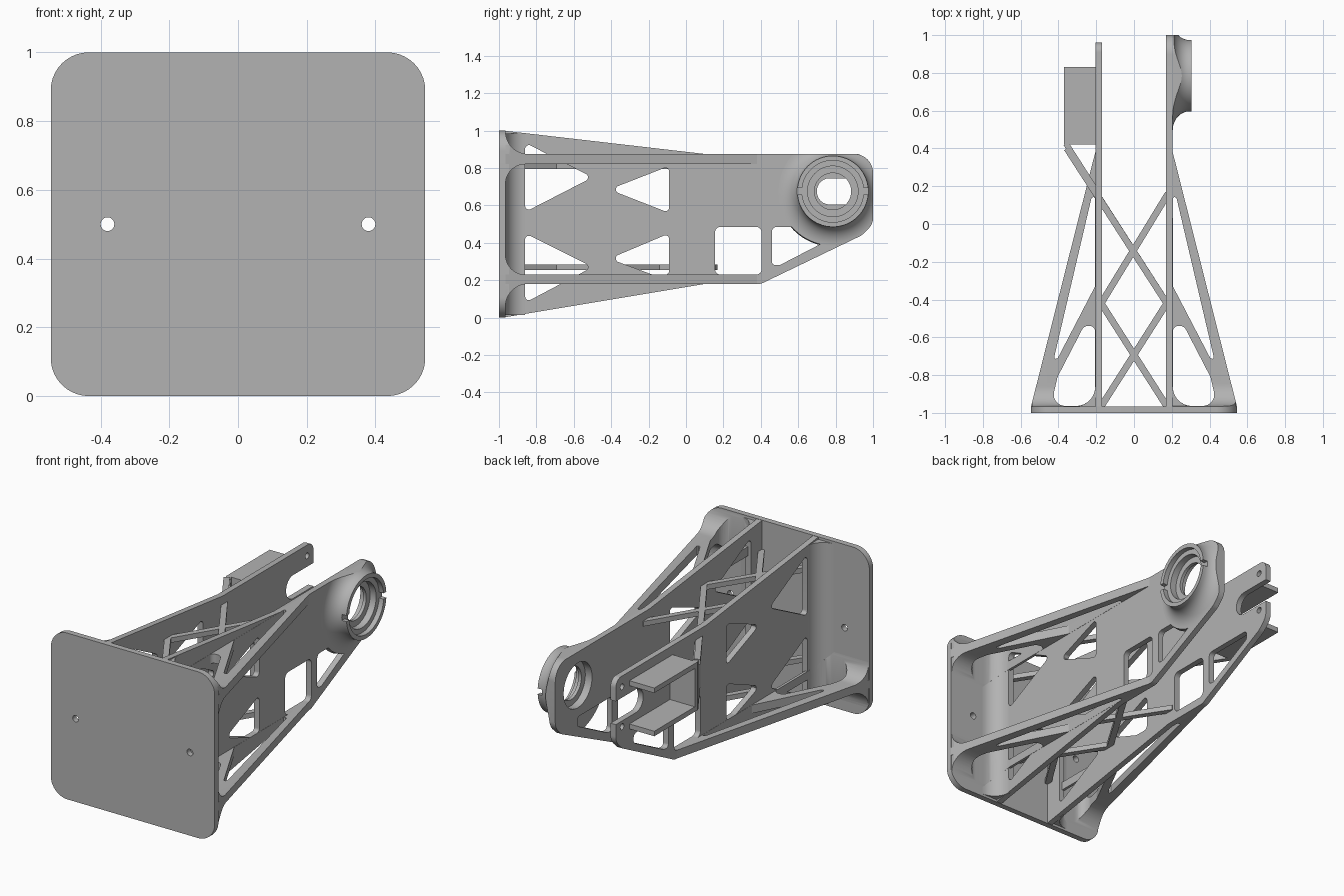
import bpy, bmesh, math
from mathutils import Vector

if "Cube" in bpy.data.objects:
    bpy.data.objects.remove(bpy.data.objects["Cube"])

grey = bpy.data.materials.new("plain grey")
grey.use_nodes = True
COLOUR = (0.45, 0.45, 0.45, 1)
grey.diffuse_color = COLOUR
grey.node_tree.nodes["Principled BSDF"].inputs["Base Color"].default_value = COLOUR


def finish(name, bm):
    bmesh.ops.recalc_face_normals(bm, faces=bm.faces)
    mesh = bpy.data.meshes.new(name)
    bm.to_mesh(mesh)
    bm.free()
    mesh.materials.append(grey)
    ob = bpy.data.objects.new(name, mesh)
    bpy.context.collection.objects.link(ob)
    return ob


def rounded(pts, radii, steps=8):
    """Polygon with its corners rounded; radii is one number or one per corner."""
    n = len(pts)
    if not isinstance(radii, (list, tuple)):
        radii = [radii] * n
    out = []
    for i, r in enumerate(radii):
        p = Vector(pts[i])
        a, b = Vector(pts[i - 1]) - p, Vector(pts[(i + 1) % n]) - p
        if r <= 0:
            out.append(p)
            continue
        half = a.angle(b) / 2
        t = min(r / math.tan(half), 0.48 * a.length, 0.48 * b.length)
        r = t * math.tan(half)
        a.normalize()
        b.normalize()
        centre = p + (a + b).normalized() * r / math.sin(half)
        u, v = p + a * t - centre, p + b * t - centre
        for k in range(steps + 1):
            out.append(centre + (u.lerp(v, k / steps)).normalized() * r)
    return out


def prism(name, pts, axis, lo, hi):
    place = {"X": lambda p, h: (h, p[0], p[1]),
             "Y": lambda p, h: (p[0], h, p[1]),
             "Z": lambda p, h: (p[0], p[1], h)}[axis]
    bm = bmesh.new()
    low = [bm.verts.new(place(p, lo)) for p in pts]
    high = [bm.verts.new(place(p, hi)) for p in pts]
    bm.faces.new(low)
    bm.faces.new(high)
    for i in range(len(pts)):
        bm.faces.new((low[i - 1], low[i], high[i], high[i - 1]))
    return finish(name, bm)


def boolean(ob, other, operation="DIFFERENCE"):
    mod = ob.modifiers.new("cut", "BOOLEAN")
    mod.operation, mod.solver, mod.object = operation, "EXACT", other
    bpy.context.view_layer.objects.active = ob
    bpy.ops.object.modifier_apply(modifier=mod.name)
    bpy.data.objects.remove(other)


def circle(cx, cy, r, n=32):
    return [(cx + r * math.cos(math.tau * k / n), cy + r * math.sin(math.tau * k / n))
            for k in range(n)]


def box_pts(x0, y0, x1, y1):
    return [(x0, y0), (x1, y0), (x1, y1), (x0, y1)]


def cove(cx, cy, sx, sy, r, steps=12):
    """Concave corner fillet section, sunk slightly into both walls."""
    e = 0.01
    pts = [(cx - sx * e, cy - sy * e), (cx + sx * r, cy - sy * e)]
    for k in range(steps + 1):
        a = math.pi / 2 * k / steps
        pts.append((cx + sx * r * (1 - math.sin(a)), cy + sy * r * (1 - math.cos(a))))
    return pts + [(cx - sx * e, cy + sy * r)]


def bar(name, p, q, width, z0, z1):
    p, q = Vector(p), Vector(q)
    d = (q - p).normalized() * width / 2
    s = Vector((-d.y, d.x))
    return prism(name, [p + s, q + s, q - s, p - s], "Z", z0, z1)


# Front mounting plate with two screw holes
BACK = -0.965
plate_outline = rounded(box_pts(-0.545, 0, 0.545, 1), 0.11, 12)
front = prism("front_plate", plate_outline, "Y", -1, BACK)
for s in (-1, 1):
    boolean(front, prism("cutter", circle(s * 0.38, 0.5, 0.02, 20), "Y", -1.1, -0.9))

# Long side plates with truss windows
def side_outline(end, r_top):
    return rounded([(-0.98, 0), (0.1, 0.18), (0.4, 0.18), (end - 0.06, 0.44), (end, 0.5),
                    (end, 0.875), (0.1, 0.875), (-0.98, 1)],
                   [0, 0, 0.05, 0.08, 0.08, r_top, 0, 0])


windows = [
    ([(-0.86, 0.935), (-0.50, 0.75), (-0.86, 0.565)], 0.02),
    ([(-0.86, 0.45), (-0.50, 0.27), (-0.86, 0.08)], 0.02),
    ([(-0.09, 0.81), (-0.41, 0.685), (-0.09, 0.56)], 0.02),
    ([(-0.09, 0.45), (-0.41, 0.315), (-0.18, 0.23), (-0.09, 0.23)], 0.02),
    (box_pts(0.155, 0.23, 0.405, 0.485), 0.03),
    ([(0.46, 0.485), (0.79, 0.485), (0.79, 0.43), (0.5, 0.28), (0.46, 0.28)], 0.025),
]
for s, label, end, r_top in ((1, "left", 1.0, 0.1), (-1, "right", 0.96, 0.05)):
    lo, hi = sorted((s * 0.17, s * 0.205))
    side = prism(label + "_side_plate", side_outline(end, r_top), "X", lo, hi)
    cuts = [rounded(p, r) for p, r in windows]
    if s > 0:
        cuts.append(circle(0.785, 0.675, 0.135, 48))
    else:
        # Open slot between two fingers, each with a pin hole
        cuts.append(rounded(box_pts(0.70, 0.605, 1.1, 0.745), [0.069, 0, 0, 0.069]))
        cuts += [circle(0.9, z, 0.018, 16) for z in (0.81, 0.57)]
    for c in cuts:
        boolean(side, prism("cutter", c, "X", lo - 0.05, hi + 0.05))
    # Vertical fillet joining the side plate to the front plate
    fillet = prism(label + "_upright_fillet", cove(s * 0.205, BACK, s, 1, 0.105), "Z", 0.015, 0.985)

# Triangular flanges, braced and blended into the front plate
for s, label, z0, z1, up in ((1, "upper_left", 0.82, 0.875, 1),
                             (1, "lower_left", 0.18, 0.23, -1),
                             (-1, "lower_right", 0.18, 0.23, -1)):
    def across(pts):
        return [(s * x, y) for x, y in pts]
    flange = prism(label + "_flange",
                   across([(0.19, -0.975), (0.545, -0.975), (0.545, BACK), (0.205, 0.38), (0.19, 0.38)]),
                   "Z", z0, z1)
    outer, inner = (z1, z0) if up > 0 else (z0, z1)
    x0, x1 = sorted((s * 0.195, s * 0.54))
    for face, direction, r in ((outer, up, 0.12), (inner, -up, 0.105)):
        boolean(flange, prism("blend", cove(BACK, face, 1, direction, r), "X", x0, x1), "UNION")
    taper = across([(0.19, -0.98), (0.55, -0.98), (0.545, BACK), (0.205, 0.38), (0.19, 0.38)])
    boolean(flange, prism("clip", taper, "Z", -0.1, 1.1), "INTERSECT")
    boolean(flange, prism("clip", plate_outline, "Y", -1.1, 0.6), "INTERSECT")
    pocket = rounded([(0.44, -0.78), (0.206, 0.22), (0.206, -0.33)], 0.01)
    drop = rounded([(0.206, BACK + 0.002), (0.44, BACK + 0.002), (0.405, -0.81),
                    (0.265, -0.54), (0.206, -0.54)],
                   [0.1, 0.1, 0.1, 0.035, 0.03], 12)
    for c in (pocket, drop):
        boolean(flange, prism("cutter", across(c), "Z", -0.2, 1.2))

# Crossed ribs between the side plates
for label, z0, z1, start in (("upper", 0.795, 0.825, (-0.355, 0.40)),
                             ("lower", 0.255, 0.285, (-0.18, 0.13))):
    for i, (p, q) in enumerate(((start, (0.18, -0.43)), ((0.18, 0.16), (-0.18, -0.43)),
                                ((-0.18, -0.41), (0.18, -0.975)), ((0.18, -0.41), (-0.18, -0.975)))):
        bar(f"{label}_rib_{i + 1}", p, q, 0.035, z0, z1)

# Shelf bracket on the right side plate
for label, z0, z1 in (("upper", 0.79, 0.82), ("lower", 0.53, 0.56)):
    prism(label + "_shelf", box_pts(-0.37, 0.42, -0.19, 0.83), "Z", z0, z1)
prism("shelf_wall", box_pts(-0.37, 0.42, -0.19, 0.445), "Z", 0.53, 0.82)
bar("shelf_brace", (-0.36, 0.425), (-0.19, 0.16), 0.03, 0.53, 0.82)

# Bearing housing: turned ring with a flared base, trimmed to the plate outline
CY, CZ, N = 0.785, 0.675, 64
profile = [(0.135, 0.18), (0.295, 0.18)]
for k in range(13):
    a = math.pi / 2 * k / 12
    profile.append((0.19 + 0.1 * (1 - math.sin(a)), 0.205 + 0.085 * (1 - math.cos(a))))
profile += [(0.19, 0.305), (0.165, 0.305), (0.165, 0.275), (0.135, 0.275),
            (0.135, 0.235), (0.098, 0.235), (0.098, 0.215), (0.135, 0.215)]
bm = bmesh.new()
rings = [[bm.verts.new((x, CY + r * math.cos(math.tau * k / N), CZ + r * math.sin(math.tau * k / N)))
          for r, x in profile] for k in range(N)]
for k in range(N):
    a, b = rings[k - 1], rings[k]
    for j in range(len(profile)):
        bm.faces.new((a[j - 1], a[j], b[j], b[j - 1]))
housing = finish("bearing_housing", bm)
boolean(housing, prism("clip", side_outline(1.0, 0.1), "X", 0.1, 0.4), "INTERSECT")
for y in (CY - 0.18, CY + 0.18):
    boolean(housing, prism("cutter", box_pts(y - 0.03, CZ - 0.018, y + 0.03, CZ + 0.018), "X", 0.275, 0.4))

# Smooth the curved walls while keeping edges crisp
bpy.ops.object.select_all(action="DESELECT")
for ob in bpy.context.collection.objects:
    if ob.type == "MESH":
        ob.select_set(True)
        bpy.context.view_layer.objects.active = ob
bpy.ops.object.shade_smooth_by_angle(angle=math.radians(30))
